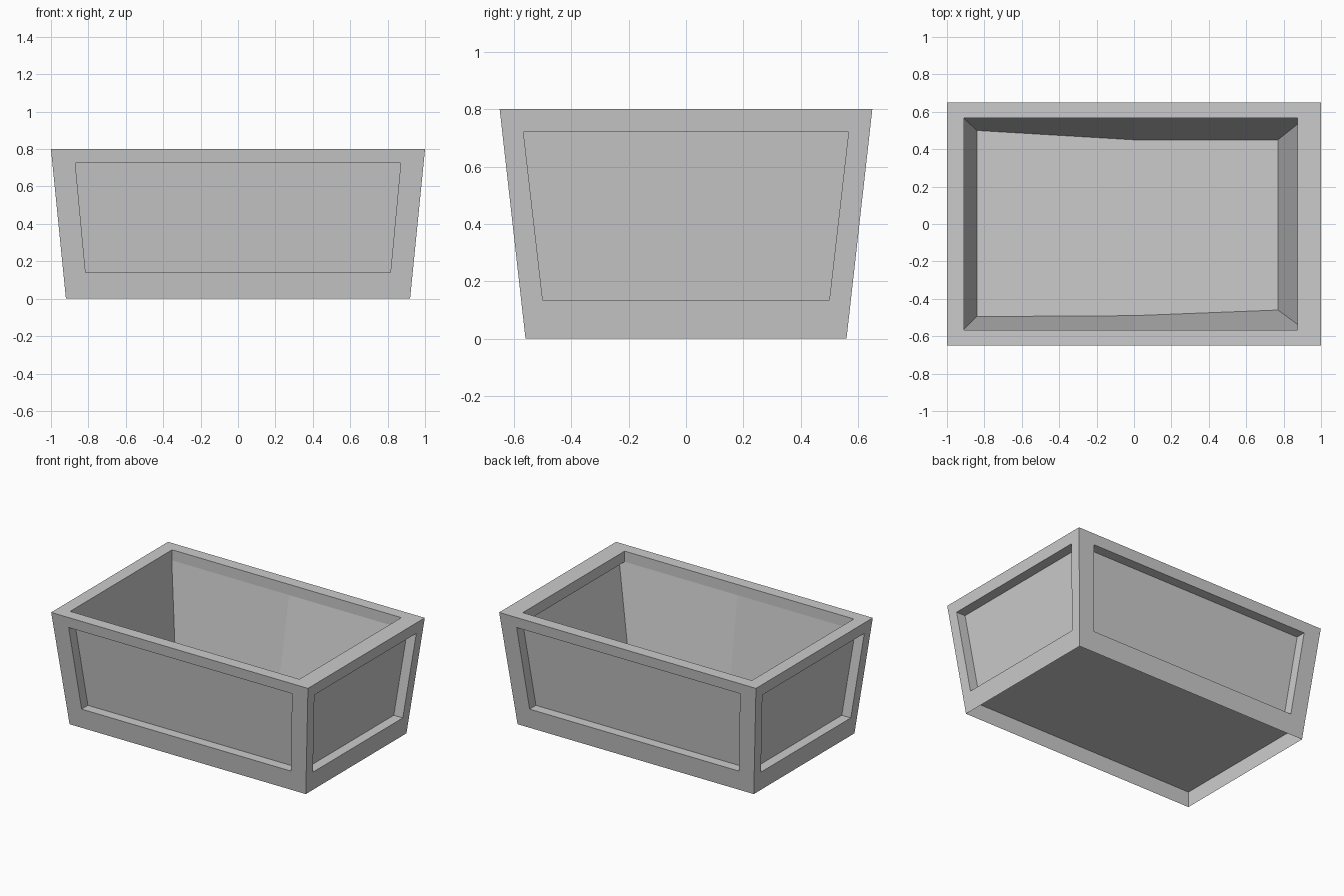
import bpy

if "Cube" in bpy.data.objects:
    bpy.data.objects.remove(bpy.data.objects["Cube"])

H = 0.8                      # overall height
HALF_X = (0.92, 1.0)         # half length at bottom, top
HALF_Y = (0.56, 0.65)        # half width at bottom, top
RECESS = 0.07                # depth of the sunken side panels


def at(pair, z):
    return pair[0] + (pair[1] - pair[0]) * z / H


def loft(name, loops):
    """Bridge successive loops (counter-clockwise seen from outside), cap the last."""
    n = len(loops[0])
    verts = [p for loop in loops for p in loop]
    faces = []
    for k in range(len(loops) - 1):
        a, b = k * n, (k + 1) * n
        for i in range(n):
            j = (i + 1) % n
            faces.append((a + i, a + j, b + j, b + i))
    last = (len(loops) - 1) * n
    faces.append(tuple(range(last, last + n)))
    mesh = bpy.data.meshes.new(name)
    mesh.from_pydata(verts, [], faces)
    mesh.update()
    obj = bpy.data.objects.new(name, mesh)
    bpy.context.collection.objects.link(obj)
    return obj


# Four sloping outer walls, each with a sunken panel
def wall(name, turn, width, depth, hole_w, hole_z):
    def loop(w0, z0, w1, z1, inset):
        pts = [(-w0, z0), (w0, z0), (w1, z1), (-w1, z1)]
        return [turn(u, at(depth, z) - inset, z) for u, z in pts]
    frame = loop(width[0], 0, width[1], H, 0)
    hole = loop(hole_w[0], hole_z[0], hole_w[1], hole_z[1], 0)
    panel = loop(hole_w[0], hole_z[0], hole_w[1], hole_z[1], RECESS)
    loft(name, [frame, hole, panel])


long_side = (HALF_X, HALF_Y, (0.815, 0.87), (0.14, 0.725))
short_side = (HALF_Y, HALF_X, (0.50, 0.567), (0.135, 0.72))
wall("front_wall", lambda u, d, z: (u, -d, z), *long_side)
wall("back_wall", lambda u, d, z: (-u, d, z), *long_side)
wall("right_wall", lambda u, d, z: (d, u, z), *short_side)
wall("left_wall", lambda u, d, z: (-d, -u, z), *short_side)


# Rim, short vertical lip and tapered basin, with a mid point on the long sides
def ring(x0, x1, y, z):
    return [(x0, -y, z), (0, -y, z), (x1, -y, z), (x1, y, z), (0, y, z), (x0, y, z)]


Z_FLOOR = 0.13
basin = [(-0.84, -0.495, Z_FLOOR), (0, -0.49, Z_FLOOR), (0.77, -0.46, Z_FLOOR),
         (0.77, 0.45, Z_FLOOR), (0, 0.45, Z_FLOOR), (-0.84, 0.50, Z_FLOOR)]
loft("rim_and_basin", [
    ring(-1.0, 1.0, 0.65, H),
    ring(-0.91, 0.875, 0.567, H),
    ring(-0.91, 0.875, 0.567, 0.725),
    ring(-0.915, 0.92, 0.57, 0.724),
    basin,
])

# Raised underside, leaving a shallow hollow below
zb = 0.12
bx, by = at(HALF_X, zb), at(HALF_Y, zb)
loft("underside", [[(-bx, -by, zb), (-bx, by, zb), (bx, by, zb), (bx, -by, zb)]])
